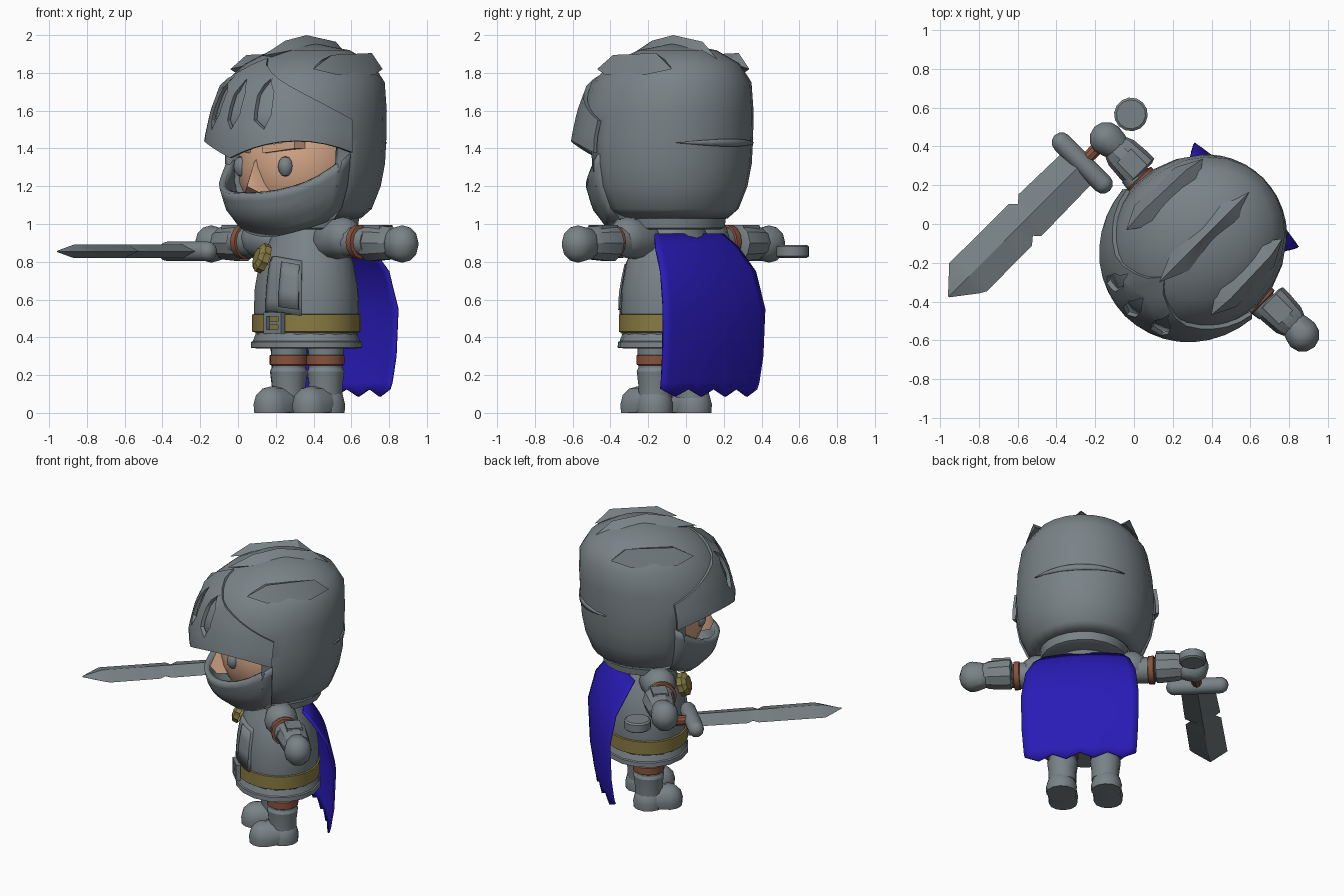
import bpy, bmesh
from math import sin, cos, pi, radians
from mathutils import Matrix, Vector

old = bpy.data.objects.get("Cube")
if old:
    bpy.data.objects.remove(old, do_unlink=True)

# The figure is built facing -y, then turned to its stance
STANCE = Matrix.Translation((0.32, -0.11, 0)) @ Matrix.Rotation(radians(-45), 4, 'Z')
TAU = 2 * pi
parts = []


def material(name, rgb):
    m = bpy.data.materials.new(name)
    m.use_nodes = True
    m.diffuse_color = (*rgb, 1)
    m.node_tree.nodes["Principled BSDF"].inputs["Base Color"].default_value = (*rgb, 1)
    return m


steel = material("steel grey", (0.19, 0.225, 0.24))
skin = material("skin", (0.62, 0.36, 0.23))
blue = material("cape blue", (0.022, 0.011, 0.47))
gold = material("dull gold", (0.25, 0.2, 0.055))
leather = material("brown leather", (0.25, 0.085, 0.045))


def finish(name, mat, bm):
    me = bpy.data.meshes.new(name)
    bm.to_mesh(me)
    bm.free()
    ob = bpy.data.objects.new(name, me)
    bpy.context.collection.objects.link(ob)
    me.materials.append(mat)
    ob.matrix_world = STANCE
    parts.append(ob)
    return ob


def span(a, b, n):
    return [a + (b - a) * i / n for i in range(n + 1)]


def interp(keys, x):
    """Linear lookup in rows of (x, value, value...)."""
    for p, q in zip(keys, keys[1:]):
        if x <= q[0]:
            t = max(0, (x - p[0]) / (q[0] - p[0]))
            return [a + (b - a) * t for a, b in zip(p[1:], q[1:])]
    return keys[-1][1:]


def shell(name, mat, point, us, vs, thick=0, skip=None):
    """Grid surface point(u, v), thickened inwards."""
    bm = bmesh.new()
    rows = [[bm.verts.new(point(u, v)) for u in us] for v in vs]
    for j in range(len(vs) - 1):
        for i in range(len(us) - 1):
            if skip and skip((us[i] + us[i + 1]) / 2, (vs[j] + vs[j + 1]) / 2):
                continue
            bm.faces.new((rows[j][i], rows[j][i + 1], rows[j + 1][i + 1], rows[j + 1][i]))
    bmesh.ops.remove_doubles(bm, verts=bm.verts, dist=0.0005)
    bmesh.ops.delete(bm, geom=[v for v in bm.verts if not v.link_faces], context='VERTS')
    ob = finish(name, mat, bm)
    if thick:
        mod = ob.modifiers.new("thickness", 'SOLIDIFY')
        mod.thickness, mod.offset = thick, -1
    return ob


def lathe(name, mat, profile, place=Matrix(), segs=20):
    """Closed turned part from (radius, height) pairs."""
    prof = [(0, profile[0][1]), *profile, (0, profile[-1][1])]
    return shell(name, mat, lambda a, k: place @ Vector((prof[k][0] * sin(a), -prof[k][0] * cos(a), prof[k][1])),
                 span(0, TAU, segs), range(len(prof)))


def solid(name, mat, points):
    """Convex solid around points."""
    bm = bmesh.new()
    for p in points:
        bm.verts.new(p)
    res = bmesh.ops.convex_hull(bm, input=bm.verts)
    junk = {g for g in res["geom_interior"] + res["geom_unused"] if isinstance(g, bmesh.types.BMVert)}
    bmesh.ops.delete(bm, geom=list(junk), context='VERTS')
    bmesh.ops.dissolve_limit(bm, angle_limit=0.02, verts=bm.verts, edges=bm.edges)
    bmesh.ops.recalc_face_normals(bm, faces=bm.faces)
    return finish(name, mat, bm)


def ball(c, r, flat=1.0):
    return [(c[0] + r * sin(t) * sin(a), c[1] + r * sin(t) * cos(a), max(0, c[2] + flat * r * cos(t)))
            for t in span(0, pi, 6) for a in span(0, TAU, 12)[:-1]]


def box(c, s):
    return [Vector(c) + Vector((x * s[0], y * s[1], z * s[2])) / 2
            for x in (-1, 1) for y in (-1, 1) for z in (-1, 1)]


# Helmet: rows of height, radius, backward shift
HELM = [(1.03, .32, .02), (1.08, .385, .01), (1.2, .44, 0), (1.32, .463, 0), (1.45, .47, 0), (1.6, .458, .02),
        (1.75, .428, .047), (1.85, .34, .08), (1.92, .21, .09), (1.96, 0, .09)]


def helm(a, z, off=0.0):
    r, shift = interp(HELM, z)
    return Vector((0.95 * (r + off) * sin(a), shift - 1.03 * (r + off) * cos(a), z))


shell("helmet", steel, helm, span(0, TAU, 24), [k[0] for k in HELM], 0.03,
      lambda a, z: cos(a) > cos(radians(72)) and z < 1.45)
lathe("helmet_collar", steel, [(.25, .97), (.275, .98), (.285, 1.05), (.2, 1.06)],
      Matrix.Translation((0, .06, 0)))

# Visor with three slits
SIDE = radians(83)


def visor_point(a, t):
    s = abs(a) / SIDE
    low, high = 1.35 + 0.09 * sin(s * pi * 0.9), 1.88 - 0.33 * s
    return helm(a, low + (high - low) * t, 0.035 - 0.012 * t)


visor = shell("visor", steel, visor_point, span(-SIDE, SIDE, 18), span(0, 1, 6), 0.022)
for x in (-.17, 0, .18):
    cutter = solid("slit_cutter", steel, [(x * k + dx, y, z) for y in (-.65, -.2) for k, dx, z in
                   ((1.1, 0, 1.5), (1, .042, 1.58), (1, -.042, 1.55), (.9, .04, 1.7), (.9, -.04, 1.68), (.85, 0, 1.77))])
    parts.remove(cutter)
    cutter.hide_render = True
    mod = visor.modifiers.new("slit", 'BOOLEAN')
    mod.operation, mod.solver, mod.object = 'DIFFERENCE', 'EXACT', cutter
    bpy.context.view_layer.objects.active = visor
    for m in [m.name for m in visor.modifiers]:
        bpy.ops.object.modifier_apply(modifier=m)
    bpy.data.objects.remove(cutter, do_unlink=True)

# Chin guard, running flush into the helmet sides
CHIN = [(.93, .22), (1.0, .335), (1.06, .385), (1.2, .42), (1.37, .405)]


def chin_point(a, t):
    s = abs(a) / SIDE
    low, high = .93 + .1 * s * s, 1.16 + .21 * s ** 2.8
    z = low + (high - low) * t
    r = interp(CHIN, z)[0]
    r += (interp(HELM, z)[0] + .01 - r) * s * s
    return Vector((0.95 * r * sin(a), -1.02 * r * cos(a), z))


shell("chin_guard", steel, chin_point, span(-SIDE, SIDE, 16), span(0, 1, 6), 0.035)

# Crest fins and the rear seam
solid("centre_fin", steel, [(0, -.27, 1.89), (0, .44, 1.83), (0, -.1, 1.97), (0, .06, 2.0), (0, .28, 1.965)]
      + [(x, y, 1.92) for x in (-.065, .065) for y in (-.12, .26)])
for side, s in (("left", 1), ("right", -1)):
    solid(side + "_fin", steel, [(s * .31, -.2, 1.82), (s * .29, .34, 1.82), (s * .32, -.07, 1.895), (s * .31, .24, 1.905),
                                 (s * .22, -.07, 1.86), (s * .22, .24, 1.86), (s * .37, -.08, 1.79), (s * .36, .21, 1.79)])
shell("rear_seam", steel, lambda a, v: helm(a, 1.43 + v * cos((a - pi) * 2.2), .012 - .3 * abs(v)),
      span(pi - .7, pi + .7, 10), (-.02, .02), 0.015)

# Head and face
lathe("head", skin, [(.34 * sin(t), 1.3 - .34 * cos(t)) for t in span(.1, pi - .1, 12)],
      Matrix.Translation((0, .02, 0)))
solid("nose", skin, [(0, -.29, 1.36), (-.075, -.26, 1.17), (.075, -.26, 1.17), (-.05, -.35, 1.17),
                     (.05, -.35, 1.17), (0, -.385, 1.2), (0, -.33, 1.33)])
for side, s in (("left", 1), ("right", -1)):
    solid(side + "_eye", steel, ball((s * .166, -.262, 1.305), .042, 1.3))
    solid(side + "_brow", skin, [(s * x, y, z + h) for h in (0, .04) for x, y, z in
                                 ((.06, -.33, 1.375), (.06, -.26, 1.375), (.23, -.26, 1.4), (.24, -.19, 1.4))])

# Torso, skirt and belt, wider than deep
BODY = Matrix.Translation((0, .06, 0)) @ Matrix.Diagonal((1.06, .93, 1, 1))
TORSO = [(.35, .235), (.42, .27), (.54, .28), (.66, .275), (.8, .25), (.9, .2), (.97, .17)]
lathe("torso", steel, [(r, z) for z, r in TORSO], BODY, 24)
lathe("skirt", steel, [(.25, .34), (.296, .345), (.294, .375), (.285, .38), (.27, .42)], BODY, 16)
lathe("belt", gold, [(.27, .425), (.289, .43), (.289, .52), (.27, .525)], BODY, 24)


def plate_point(a, z):
    r = interp(TORSO, z)[0] + .014
    return BODY @ Vector((r * sin(a), -r * cos(a), z - .04 * abs(a)))


# Two layered chest panels
shell("chest_panel", steel, plate_point, span(-.12, .62, 8), (.54, .6, .7, .8, .83), .03)
shell("chest_panel_trim", steel, lambda a, z: plate_point(a, z) + Vector((0, -.012, 0)),
      span(.22, .6, 5), (.57, .66, .74, .81), .03)

# Buckle frame and prong
for name, dx, dz, w, h in (("top", 0, .045, .13, .022), ("bottom", 0, -.045, .13, .022), ("left", .055, 0, .022, .11),
                           ("right", -.055, 0, .022, .11), ("prong", .015, 0, .07, .02)):
    solid("buckle_" + name, steel, box((.035 + dx, -.217, .475 + dz), (w, .03, h)))

# Scalloped clasp
clasp = (Matrix.Translation((-.1, -.172, .82)) @ Matrix.Rotation(radians(-28), 4, 'Z')
         @ Matrix.Rotation(radians(70), 4, 'X'))
bm = bmesh.new()
rim = [[bm.verts.new(clasp @ Vector((r * k * cos(a), r * k * sin(a), h))) for a, r in
        ((TAU * i / 20, .07 + .01 * (i % 2)) for i in range(20))] for k, h in ((1, -.02), (1, .015), (.6, .035))]
for lo, hi in zip(rim, rim[1:]):
    for i in range(20):
        bm.faces.new((lo[i - 1], lo[i], hi[i], hi[i - 1]))
bm.faces.new(rim[-1])
finish("clasp", gold, bm)

# Cape with a ragged hem: rows of height, half width, depth
CAPE = [(.085, .36, .33), (.16, .365, .34), (.3, .375, .36), (.55, .38, .37), (.75, .355, .325),
        (.88, .31, .24), (.95, .255, .18)]


def cape_point(u, z):
    w, y = interp(CAPE, z)
    hem = .04 * abs((u + 1) * 2 % 1 - .5) * 2 if z < .1 else 0
    return Vector((u * w, y + .035 * (1 - u * u), z + hem))


shell("cape", blue, cape_point, span(1, -1, 16), [k[0] for k in CAPE], .012)

# Legs and boots
for side, s in (("left", 1), ("right", -1)):
    leg = Matrix.Translation((s * .138, .065, 0))
    lathe(side + "_thigh", steel, [(.088, .2), (.094, .3), (.1, .4)], leg, 14)
    lathe(side + "_knee_band", leather, [(.09, .25), (.102, .257), (.102, .303), (.09, .31)], leg, 14)
    lathe(side + "_boot_shaft", steel, [(.09, .08), (.09, .14), (.1, .22), (.09, .24)], leg, 14)
    solid(side + "_boot_heel", steel, ball((s * .145, .068, .045), .1) + ball((s * .145, .068, 0), .097))
    solid(side + "_boot_toe", steel, ball((s * .142, .06, .05), .09) + ball((s * .145, -.06, .045), .096)
          + ball((s * .145, -.06, 0), .092))

# Arms and gauntlets
for side, s in (("left", 1), ("right", -1)):
    arm = Matrix.Translation((s * .2, .03, .905)) @ Matrix.Rotation(s * pi / 2, 4, 'Y')
    solid(side + "_shoulder", steel, ball((s * .2, .04, .91), .1) + ball((s * .305, .025, .928), .11))
    lathe(side + "_upper_arm", steel, [(.08, 0), (.085, .2), (.07, .3)], arm, 12)
    lathe(side + "_arm_band", leather, [(.075, .21), (.093, .216), (.093, .25), (.075, .256)], arm, 14)
    lathe(side + "_gauntlet", steel, [(.075, .26), (.1, .27), (.1, .31), (.092, .41), (.075, .45)],
          Matrix.Translation((0, .035, -.005)) @ arm, 10)
    solid(side + "_gauntlet_plate", steel, box((s * .53, .065, .97), (.12, .1, .05)))
    solid(side + "_fist", steel, [p for z in (.883, .905) for p in
                                  ball((s * .665, .068, z), .076) + ball((s * .715, .062, z), .088)])

# Sword
X, Z = -.715, .855
grip = Matrix.Translation((X, 0, Z)) @ Matrix.Rotation(pi / 2, 4, 'X')
lathe("sword_grip", leather, [(.032, -.12), (.036, -.05), (.032, .11)], grip, 10)
lathe("sword_pommel", steel, [(.075, -.034), (.087, -.025), (.087, .025), (.075, .034)],
      Matrix.Translation((X, .24, Z)), 14)
solid("sword_guard", steel, [p for s in (-1, 1) for p in ball((X + s * .15, -.115, Z), .052)
                             + ball((X + s * .05, -.12, Z), .046)])
# Blade stations: distance, right and left half widths
BLADE = [(-.13, .11, .11), (-.46, .118, .116), (-.5, .085, .116), (-.53, .118, .116), (-.56, .118, .085),
         (-.6, .118, .118), (-.93, .12, .12), (-.965, .12, .1), (-1.09, .004, .004)]
bm = bmesh.new()
rings = [[bm.verts.new(p) for p in ((X - r, y, Z), (X, y, Z + min(.036, r)), (X + l, y, Z), (X, y, Z - min(.036, r)))]
         for y, r, l in BLADE]
for a, b in zip(rings, rings[1:]):
    for i in range(4):
        bm.faces.new((a[i - 1], a[i], b[i], b[i - 1]))
bm.faces.new(rings[0])
bm.faces.new(rings[-1])
bmesh.ops.recalc_face_normals(bm, faces=bm.faces)
finish("sword_blade", steel, bm)

# Smooth shading with crisp edges
bpy.ops.object.select_all(action='DESELECT')
for ob in parts:
    ob.select_set(True)
bpy.context.view_layer.objects.active = parts[0]
bpy.ops.object.shade_smooth_by_angle(angle=radians(32))
